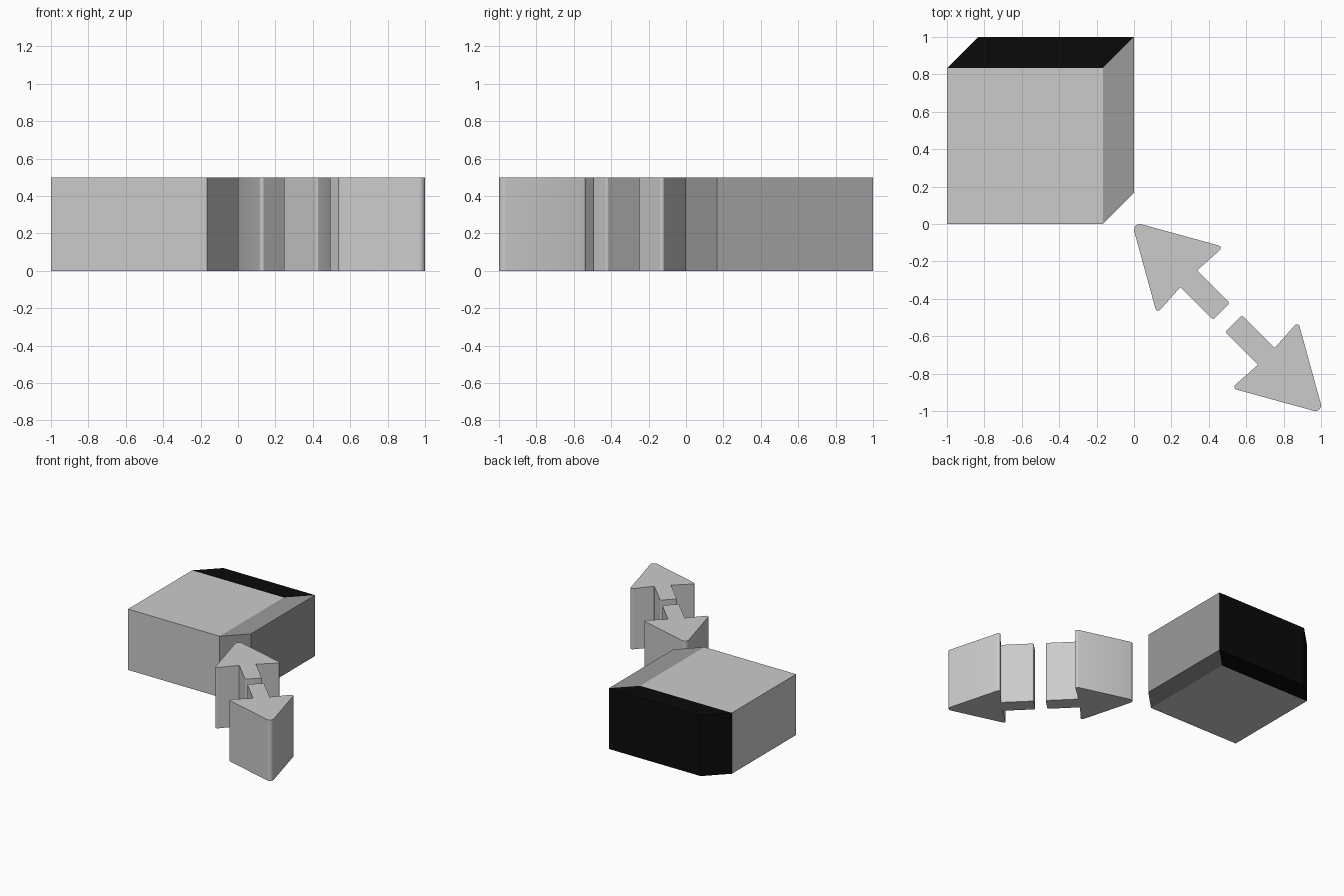
import bpy
import bmesh
from math import sin, cos, pi
from mathutils import Vector

if "Cube" in bpy.data.objects:
    bpy.data.objects.remove(bpy.data.objects["Cube"])

HEIGHT = 0.5
D = 0.167  # depth of the drawn box's slanted sides


def rounded(points, segments=6):
    """Fillet each (x, y, radius) corner of a closed outline."""
    out = []
    n = len(points)
    for i, (x, y, r) in enumerate(points):
        p = Vector((x, y))
        if r == 0:
            out.append(p)
            continue
        a = (Vector(points[i - 1][:2]) - p).normalized()
        b = (Vector(points[(i + 1) % n][:2]) - p).normalized()
        half = a.angle(b) / 2
        centre = p + (a + b).normalized() * (r / sin(half))
        setback = r * cos(half) / sin(half)
        start, end = p + a * setback - centre, p + b * setback - centre
        sweep = pi - 2 * half
        for k in range(segments + 1):
            t = k / segments
            out.append(centre + (start * sin((1 - t) * sweep) + end * sin(t * sweep)) / sin(sweep))
    return out


def prism(name, outline, colour=None, smooth=False):
    """Extrude a flat outline upward from the ground."""
    bm = bmesh.new()
    face = bm.faces.new([bm.verts.new((x, y, 0)) for x, y in outline])
    result = bmesh.ops.extrude_face_region(bm, geom=[face], use_keep_orig=True)
    verts = [g for g in result["geom"] if isinstance(g, bmesh.types.BMVert)]
    bmesh.ops.translate(bm, verts=verts, vec=(0, 0, HEIGHT))
    bmesh.ops.recalc_face_normals(bm, faces=bm.faces)
    mesh = bpy.data.meshes.new(name)
    bm.to_mesh(mesh)
    bm.free()
    obj = bpy.data.objects.new(name, mesh)
    bpy.context.collection.objects.link(obj)
    if colour is not None:
        mat = bpy.data.materials.new(name + "_colour")
        mat.diffuse_color = (colour, colour, colour, 1)
        mat.use_nodes = True
        mat.node_tree.nodes["Principled BSDF"].inputs["Base Color"].default_value = mat.diffuse_color
        mesh.materials.append(mat)
    if smooth:
        bpy.ops.object.select_all(action='DESELECT')
        obj.select_set(True)
        bpy.context.view_layer.objects.active = obj
        bpy.ops.object.shade_smooth_by_angle()
    return obj


# Box symbol: square front, black top band and dark grey side band
prism("box_front", [(-1, 0), (-D, 0), (-D, 1 - D), (-1, 1 - D)])
prism("box_top", [(-1, 1 - D), (-D, 1 - D), (0, 1), (-1 + D, 1)], 0.003)
prism("box_side", [(-D, 0), (0, D), (0, 1), (-D, 1 - D)], 0.33)

# Arrow outline: one half, mirrored across the diagonal y = -x
half = [(0.479, -0.122, 0.015), (0.337, -0.248, 0.004), (0.512, -0.423, 0.012)]
mirrored = [(-y, -x, r) for x, y, r in reversed(half)]
arrow = rounded([(-0.013, 0.013, 0.03)] + half + mirrored)

# Two arrows pointing apart, the second turned half a turn
prism("arrow_inner", arrow, smooth=True)
prism("arrow_outer", [(1 - x, -1 - y) for x, y in arrow], smooth=True)
